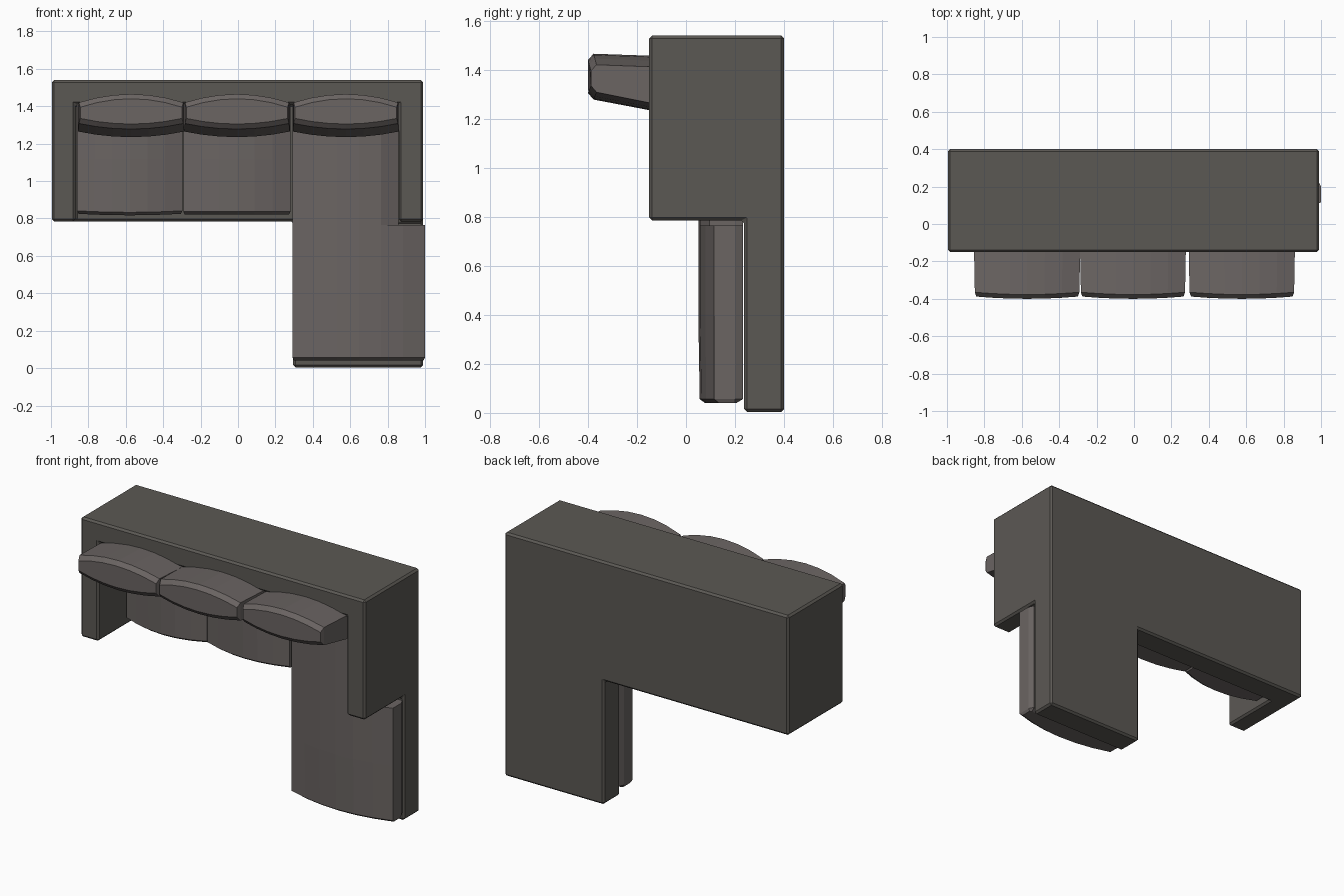
import bpy, bmesh, math

if "Cube" in bpy.data.objects:
    bpy.data.objects.remove(bpy.data.objects["Cube"])


def material(name, col):
    m = bpy.data.materials.new(name)
    m.diffuse_color = (*col, 1)
    m.use_nodes = True
    m.node_tree.nodes["Principled BSDF"].inputs["Base Color"].default_value = m.diffuse_color
    return m


FRAME = material("frame_fabric", (0.105, 0.098, 0.088))
CUSHION = material("cushion_fabric", (0.145, 0.128, 0.123))


def finish(bm, name, mat):
    bmesh.ops.recalc_face_normals(bm, faces=bm.faces)
    me = bpy.data.meshes.new(name)
    bm.to_mesh(me)
    bm.free()
    ob = bpy.data.objects.new(name, me)
    me.materials.append(mat)
    bpy.context.collection.objects.link(ob)
    return ob


def loft(name, rings):
    """Skin a list of closed rings and cap both ends."""
    bm = bmesh.new()
    vs = [[bm.verts.new(p) for p in r] for r in rings]
    n = len(vs[0])
    for a, b in zip(vs, vs[1:]):
        for i in range(n):
            j = (i + 1) % n
            bm.faces.new((a[i], a[j], b[j], b[i]))
    bm.faces.new(vs[0])
    bm.faces.new(vs[-1][::-1])
    return finish(bm, name, CUSHION)


def arc(x0, x1, n=6):
    """Points across a width with a 0..1 crown value."""
    return [(x0 + (x1 - x0) * i / n, 1 - (2 * i / n - 1) ** 2) for i in range(n + 1)]


# Frame: base, back and arms as one solid made from filled cells
def frame():
    xs, ys, zs = [-0.995, -0.87, 0.295, 0.86, 0.99], [-0.15, 0.237, 0.4], [0.004, 0.785, 1.41, 1.54]

    def solid(i, j, k):
        if not (0 <= i < 4 and 0 <= j < 2 and 0 <= k < 3):
            return False
        if k == 0:
            return j == 1 and i >= 2          # chaise base
        return j == 1 or k == 2 or i in (0, 3)  # sofa base, back, arms

    bm = bmesh.new()
    cells = [(i, j, k) for i in range(4) for j in range(2) for k in range(3) if solid(i, j, k)]
    for c in cells:
        for ax in range(3):
            for s in (0, 1):
                nb = list(c)
                nb[ax] += 2 * s - 1
                if solid(*nb):
                    continue
                u, v = [a for a in range(3) if a != ax]
                pts = []
                for du, dv in ((0, 0), (1, 0), (1, 1), (0, 1)):
                    q = list(c)
                    q[ax] += s
                    q[u] += du
                    q[v] += dv
                    pts.append(bm.verts.new((xs[q[0]], ys[q[1]], zs[q[2]])))
                bm.faces.new(pts)
    bmesh.ops.remove_doubles(bm, verts=bm.verts, dist=1e-5)
    bmesh.ops.recalc_face_normals(bm, faces=bm.faces)
    bmesh.ops.dissolve_limit(bm, angle_limit=0.01, verts=bm.verts, edges=bm.edges)
    ob = finish(bm, "frame", FRAME)
    b = ob.modifiers.new("edge", "BEVEL")
    b.width, b.segments = 0.012, 1


frame()


# Seat cushions: crowned cross-section lofted along z
def seat_ring(x0, x1, z, crown, side=0.115, inset=0.0, low=0.232, curve=0.0):
    pts = [(x0 + 0.015, low, z), (x0, 0.2, z)]
    pts += [(x, side + inset - crown * c, z - curve * c) for x, c in arc(x0, x1)]
    pts += [(x1, 0.2, z), (x1 - 0.015, low, z)]
    return pts


def seat(name, x0, x1, z0, z1, crown, curve=0.0):
    loft(name, [
        seat_ring(x0 + 0.008, x1 - 0.008, z0, crown - 0.008, inset=0.02, low=0.205, curve=curve),
        seat_ring(x0, x1, z0 + 0.016, crown - 0.006, curve=curve),
        seat_ring(x0, x1, (z0 + z1) / 2, crown),
        seat_ring(x0, x1, z1, crown),
    ])


seat("left_seat", -0.86, -0.297, 0.825, 1.41, 0.06, 0.008)
seat("middle_seat", -0.292, 0.28, 0.82, 1.41, 0.06)
seat("chaise_seat_front", 0.292, 1.0, 0.04, 0.765, 0.065)


# Chaise cushion continuing behind the arm notch
def behind_ring(z):
    pts = [(0.307, 0.232, z), (0.292, 0.2, z)]
    pts += [(x, 0.115 - 0.065 * c, z) for x, c in arc(0.292, 1.0) if x < 0.85]
    pts += [(0.857, 0.095, z), (0.857, 0.2, z), (0.85, 0.232, z)]
    return pts


loft("chaise_seat_back", [behind_ring(0.765), behind_ring(1.41)])


# Back cushions: lens cross-section lofted from the seat up (towards -y)
def back_cushion(name, x0, x1):
    rings = []
    for y, lo, hi, dx, dome in ((0.07, 1.25, 1.40, 0.012, 0), (-0.15, 1.235, 1.457, 0, 0),
                                (-0.365, 1.278, 1.465, 0.004, 0.012),
                                (-0.388, 1.305, 1.44, 0.012, 0.012)):
        row = arc(x0 + dx, x1 - dx)
        ring = [(x, y - dome * c, lo + 0.03 * (1 - c)) for x, c in row]
        ring += [(x, y - dome * c, hi - 0.045 * (1 - c)) for x, c in row[::-1]]
        rings.append(ring)
    loft(name, rings)


for nm, a, b in (("left", -0.855, -0.288), ("middle", -0.288, 0.277), ("right", 0.293, 0.86)):
    back_cushion(nm + "_back_cushion", a, b)
